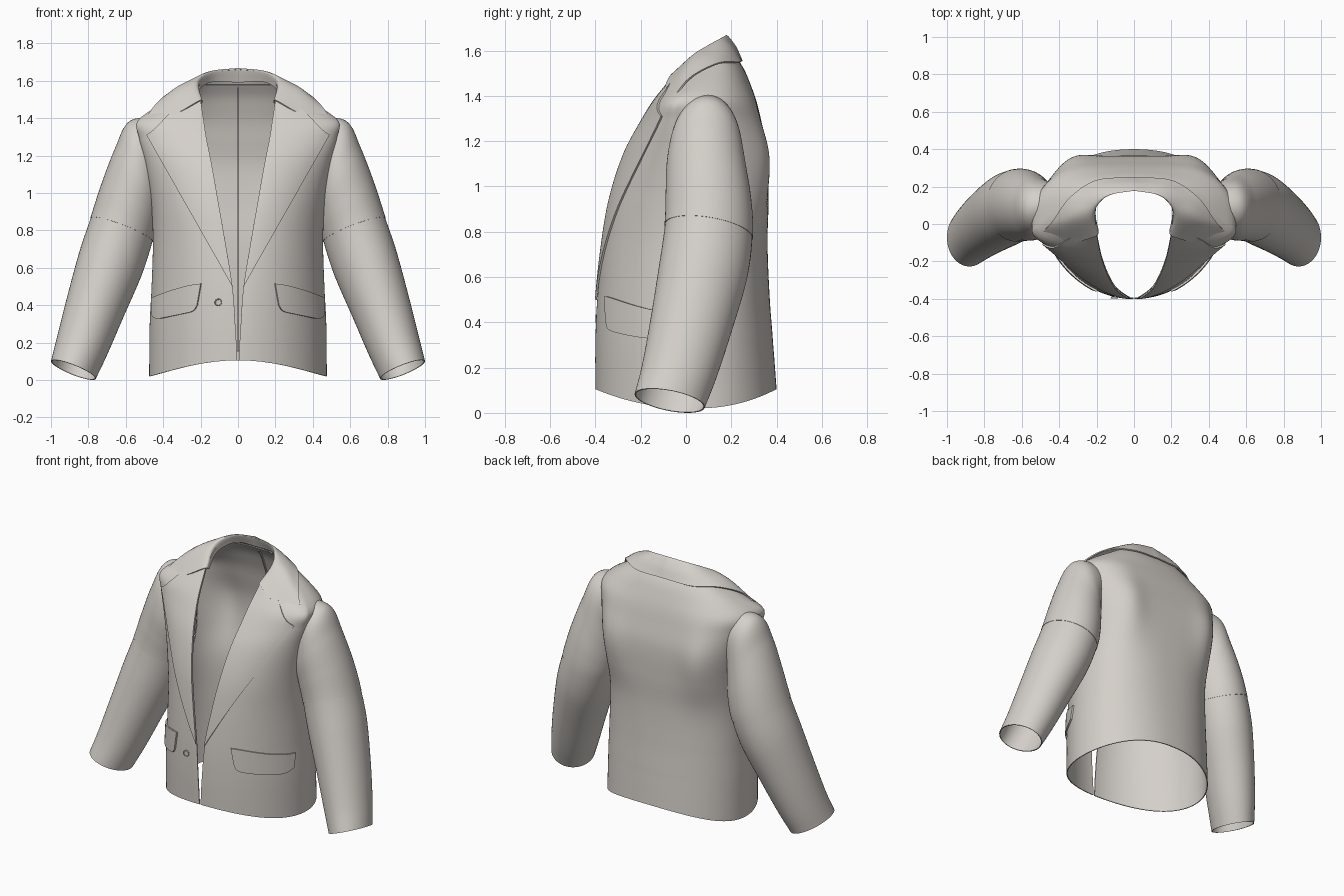
import bpy
import math
from mathutils import Vector

cube = bpy.data.objects.get("Cube")
if cube:
    bpy.data.objects.remove(cube, do_unlink=True)

# One cloth colour throughout
COLOUR = (0.66, 0.625, 0.585, 1)
cloth = bpy.data.materials.new("warm grey cloth")
cloth.use_nodes = True
cloth.diffuse_color = COLOUR
bsdf = cloth.node_tree.nodes["Principled BSDF"]
bsdf.inputs["Base Color"].default_value = COLOUR
bsdf.inputs["Roughness"].default_value = 0.8


def spline(rows, t):
    """Smooth interpolation of rows whose first entry is the key."""
    last = len(rows) - 1
    i = max(k for k in range(last) if k == 0 or rows[k][0] <= t)
    a, b = rows[i], rows[i + 1]
    p, q = rows[max(i - 1, 0)], rows[min(i + 2, last)]
    h = b[0] - a[0]
    s = min(max((t - a[0]) / h, 0), 1)
    out = []
    for c in range(1, len(a)):
        ma = (b[c] - p[c]) / (b[0] - p[0]) * h
        mb = (q[c] - a[c]) / (q[0] - a[0]) * h
        d = b[c] - a[c]
        out.append(a[c] + s * (ma + s * (3 * d - 2 * ma - mb + s * (ma + mb - 2 * d))))
    return out


def sheet(name, fn, nu, nv, thickness=0.006, closed=False, hidden=None):
    """Mirrored cloth sheet sampled from fn(u, v), leaving out faces hidden inside another part."""
    cols = nu if closed else nu + 1
    verts = [Vector(fn(i / nu, j / nv)) for j in range(nv + 1) for i in range(cols)]
    faces = []
    for j in range(nv):
        for i in range(nu):
            k = (i + 1) % cols
            face = (j * cols + i, j * cols + k, (j + 1) * cols + k, (j + 1) * cols + i)
            if not (hidden and all(hidden(verts[n]) for n in face)):
                faces.append(face)
    used = sorted({n for face in faces for n in face})
    index = {n: i for i, n in enumerate(used)}
    mesh = bpy.data.meshes.new(name)
    mesh.from_pydata([verts[n] for n in used], [], [[index[n] for n in face] for face in faces])
    mesh.materials.append(cloth)
    ob = bpy.data.objects.new(name, mesh)
    bpy.context.collection.objects.link(ob)
    ob.modifiers.new("Mirror", "MIRROR")
    solid = ob.modifiers.new("Solidify", "SOLIDIFY")
    solid.thickness = thickness
    solid.offset = -1
    bpy.ops.object.select_all(action="DESELECT")
    ob.select_set(True)
    bpy.context.view_layer.objects.active = ob
    bpy.ops.object.convert(target="MESH")
    bpy.ops.object.shade_smooth_by_angle(angle=math.radians(50))


# Torso sections: height, front edge x, half width, front y, side y, back y, front and back squareness
TORSO = [
    (0.00, 0.004, 0.475, -0.40, 0.04, 0.40, 1.9, 2.2),
    (0.30, 0.015, 0.472, -0.40, 0.04, 0.385, 1.9, 2.2),
    (0.50, 0.03, 0.462, -0.392, 0.04, 0.37, 1.9, 2.3),
    (0.75, 0.07, 0.455, -0.365, 0.02, 0.36, 1.85, 2.5),
    (0.95, 0.105, 0.465, -0.33, -0.01, 0.365, 1.8, 2.9),
    (1.15, 0.14, 0.495, -0.265, -0.04, 0.36, 1.75, 3.2),
    (1.30, 0.17, 0.53, -0.185, -0.045, 0.33, 1.8, 3.1),
    (1.38, 0.182, 0.54, -0.135, -0.03, 0.31, 2.0, 2.9),
    (1.45, 0.193, 0.455, -0.08, 0.05, 0.285, 2.2, 2.6),
    (1.52, 0.202, 0.34, -0.025, 0.10, 0.255, 2.3, 2.5),
    (1.58, 0.205, 0.24, 0.06, 0.13, 0.215, 2.3, 2.5),
]


def front_y(x, z):
    xe, w, yf, yc, _, n, _ = spline(TORSO, z)
    s = min(max((x - xe) / (w - xe), 0), 0.999)
    return yc - (yc - yf) * (1 - s ** n) ** (1 / n)


def torso(u, v):
    z = 1.58 * v
    xe, w, yf, yc, yb, front, back = spline(TORSO, z)
    a = math.pi * u
    n = front if u <= 0.5 else back
    sn, cs = max(math.sin(a), 0) ** (2 / n), abs(math.cos(a)) ** (2 / n)
    if u <= 0.5:
        x, y = xe + (w - xe) * sn, yc - (yc - yf) * cs
    else:
        x, y = (0 if u == 1 else w * sn), yc + (yb - yc) * cs
        # shoulder blade swell
        blade = math.exp(-((x - 0.34) / 0.12) ** 2 - ((z - 1.08) / 0.24) ** 2)
        y += 0.04 * blade * cs
    reach = 0.44 if y < 0.04 else 0.36
    lift = 0.02 + 0.085 * (abs(y - 0.04) / reach) ** 2.2
    return x, y, z + lift * max(0, 1 - z / 0.3)


# Sleeve rings: key, outer x z, inner x z, centre y, half depth, tilt
SLEEVE = [
    (0, 0.45, 1.41, 0.38, 1.12, 0.10, 0.11, 0),
    (1, 0.585, 1.38, 0.41, 1.04, 0.09, 0.15, 0),
    (2, 0.657, 1.24, 0.415, 0.94, 0.09, 0.175, 0.01),
    (3, 0.73, 1.05, 0.43, 0.84, 0.10, 0.19, 0.02),
    (4, 0.79, 0.865, 0.455, 0.74, 0.10, 0.195, 0.03),
    (5, 0.85, 0.68, 0.515, 0.56, 0.075, 0.195, 0.025),
    (6, 0.92, 0.42, 0.615, 0.33, 0.02, 0.18, 0.02),
    (7, 0.97, 0.22, 0.695, 0.145, -0.03, 0.165, 0.025),
    (8, 1.00, 0.10, 0.76, 0.008, -0.072, 0.155, 0.028),
]


def sleeve(start, end, inset):
    def fn(u, v):
        key = end + (start - end) * v
        ox, oz, ix, iz, yc, hy, tilt = spline(SLEEVE, key)
        k = 1 - inset * max(0, 1 - (key - start))
        c, s = k * math.cos(math.tau * u), k * math.sin(math.tau * u)
        return ((ox + ix) / 2 + c * (ox - ix) / 2, yc + s * hy,
                (oz + iz) / 2 + c * (oz - iz) / 2 - s * tilt)
    return fn


# Rules that open the armholes
SLICES = [spline(SLEEVE, k / 10) for k in range(41)]


def in_sleeve(p):
    for ox, oz, ix, iz, yc, hy, _ in SLICES:
        hx, hz = (ox - ix) / 2, (oz - iz) / 2
        rx, rz = p.x - (ox + ix) / 2, p.z - (oz + iz) / 2
        size = hx * hx + hz * hz
        along = (rx * hx + rz * hz) / size
        off = abs(rx * hz - rz * hx) / math.sqrt(size)
        if off < 0.02 and along ** 2 + ((p.y - yc) / hy) ** 2 < 0.88:
            return True
    return False


def in_torso(p):
    _, w, _, yc, yb, _, n = spline(TORSO, p.z)
    s = p.x / w
    if s > 0.97:
        return False
    back_y = yc + (yb - yc) * (1 - s ** n) ** (1 / n)
    return front_y(p.x, p.z) + 0.012 < p.y < back_y - 0.012


sheet("jacket_body", torso, 72, 80, hidden=in_sleeve)
sheet("upper_sleeves", sleeve(0, 4, 0), 56, 44, closed=True, hidden=in_torso)
sheet("lower_sleeves", sleeve(4, 8, 0.012), 56, 24, closed=True)


# Lapels lie just proud of the chest and tuck under the collar
def lapel(u, v):
    zi = 0.5 + 1.02 * v
    xi = spline(TORSO, zi)[0]
    x = xi + (0.03 + 0.46 * v - xi) * u
    z = zi + (0.5 + 0.81 * v - zi) * u + 0.03 * v ** 8 * math.sin(math.pi * min(1, 1.2 * u))
    y = min(front_y(x, z) - 0.01, 0.05 - 0.13 * min(1, 2 * u))
    return x, y, z


sheet("lapels", lapel, 14, 36, thickness=0.009)

# Collar stations from notch to nape: outer edge, fall, crest, inner stand
COLLAR = [
    (0, 0.52, -0.078, 1.358, 0.34, -0.098, 1.42, 0.205, -0.066, 1.495, 0.19, -0.03, 1.48),
    (1, 0.44, 0.01, 1.475, 0.33, 0.02, 1.55, 0.225, 0.03, 1.58, 0.205, 0.05, 1.54),
    (2, 0.345, 0.14, 1.545, 0.27, 0.12, 1.595, 0.20, 0.10, 1.625, 0.19, 0.12, 1.57),
    (3, 0.20, 0.235, 1.55, 0.17, 0.195, 1.615, 0.13, 0.155, 1.655, 0.125, 0.18, 1.595),
    (4, 0, 0.25, 1.555, 0, 0.22, 1.62, 0, 0.178, 1.668, 0, 0.20, 1.59),
]


def collar(u, v):
    p = spline(COLLAR, 4 * u)
    return spline([(k, *p[3 * k:3 * k + 3]) for k in range(4)], 3 * v)


sheet("collar", collar, 32, 18, thickness=0.008)


# Pocket flaps with rounded lower corners
def flap(u, v):
    top = 0.515 - 0.075 * u ** 1.5
    bottom = 0.37 - 0.05 * u + 0.03 * abs(2 * u - 1) ** 10
    x = 0.22 - 0.02 * v + (0.235 + 0.02 * v) * u
    z = bottom + (top - bottom) * v
    return x + 0.01 * u * u, front_y(x, z) - 0.011, z


sheet("pocket_flaps", flap, 20, 8, thickness=0.01)


# Narrow raised fold along the inside of the centre back
def seam(u, v):
    z = 0.15 + 1.41 * v
    return 0.004 * u, spline(TORSO, z)[4] - 0.016, z


sheet("inner_back_seam", seam, 1, 40, thickness=0.009)

# Front button: disc with a raised rim
spot = Vector((-0.105, front_y(0.105, 0.415) - 0.004, 0.415))
turn = (math.pi / 2, 0, 0)


def finish(name):
    part = bpy.context.object
    part.name = name
    part.data.materials.append(cloth)
    bpy.ops.object.shade_smooth_by_angle()


bpy.ops.mesh.primitive_cylinder_add(vertices=24, radius=0.019, depth=0.01, location=spot, rotation=turn)
finish("button")
bpy.ops.mesh.primitive_torus_add(major_segments=24, minor_segments=8, major_radius=0.017, minor_radius=0.003,
                                 location=spot + Vector((0, -0.005, 0)), rotation=turn)
finish("button_rim")
